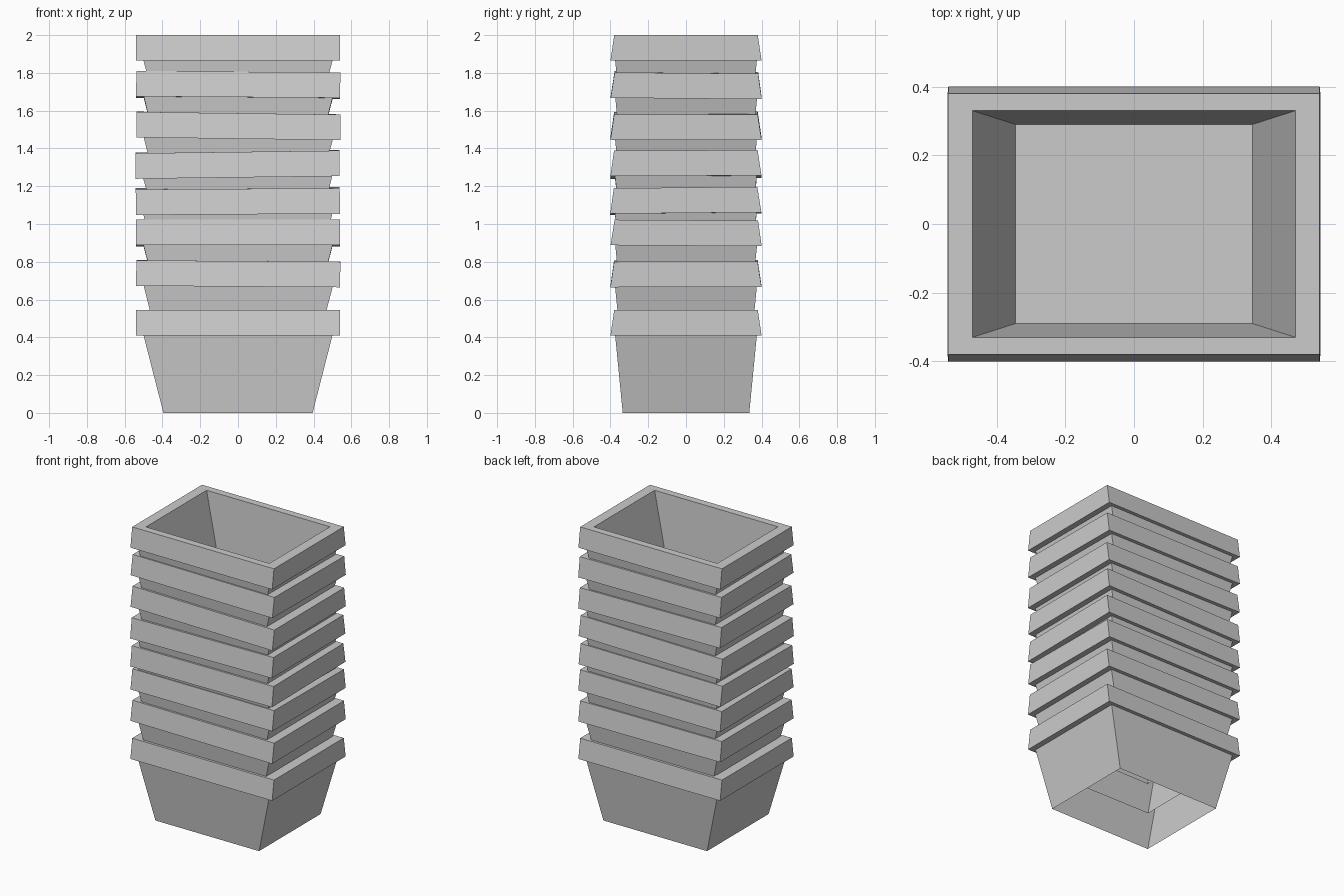
import bpy, bmesh
from mathutils import Matrix

if "Cube" in bpy.data.objects:
    bpy.data.objects.remove(bpy.data.objects["Cube"])

# Rectangular cross-sections of one planter: (half x, half y, z)
OUTER = [(0.395, 0.335, 0.0), (0.50, 0.375, 0.41),      # tapered body
         (0.54, 0.40, 0.41), (0.54, 0.38, 0.545),       # rim side
         (0.47, 0.33, 0.545)]                           # rim ledge
FLOOR = (0.345, 0.29, 0.07)

# Rim-top height, then roll about y and pitch about x for each planter
STACK = [(0.545, 0, 0), (0.805, 0.007, 0.003), (1.02, 0, -0.007),
         (1.19, -0.006, 0.010), (1.383, -0.013, 0.004),
         (1.587, 0.013, 0.002), (1.803, 0.007, -0.009), (2.0, 0, 0)]


def make_planter(name, top, roll, pitch, with_floor):
    """Loft rectangular rings; only the top planter shows its inside."""
    bm = bmesh.new()
    sections = OUTER + ([FLOOR] if with_floor else [])
    rings = [[bm.verts.new((sx * x, sy * y, z))
              for sx, sy in ((-1, -1), (1, -1), (1, 1), (-1, 1))]
             for x, y, z in sections]
    for a, b in zip(rings, rings[1:]):
        for i in range(4):
            j = (i + 1) % 4
            bm.faces.new((a[i], a[j], b[j], b[i]))
    if with_floor:
        bm.faces.new(rings[-1])
    mesh = bpy.data.meshes.new(name)
    bm.to_mesh(mesh)
    bm.free()
    obj = bpy.data.objects.new(name, mesh)
    bpy.context.collection.objects.link(obj)
    # Tilt about the middle of the planter so it sits loosely in the one below
    obj.matrix_world = (Matrix.Translation((0, 0, top - 0.245))
                        @ Matrix.Rotation(roll, 4, 'Y')
                        @ Matrix.Rotation(pitch, 4, 'X')
                        @ Matrix.Translation((0, 0, -0.30)))


# Nested stack of planters
for n, (top, roll, pitch) in enumerate(STACK):
    make_planter(f"planter_{n + 1}", top, roll, pitch, n == len(STACK) - 1)
